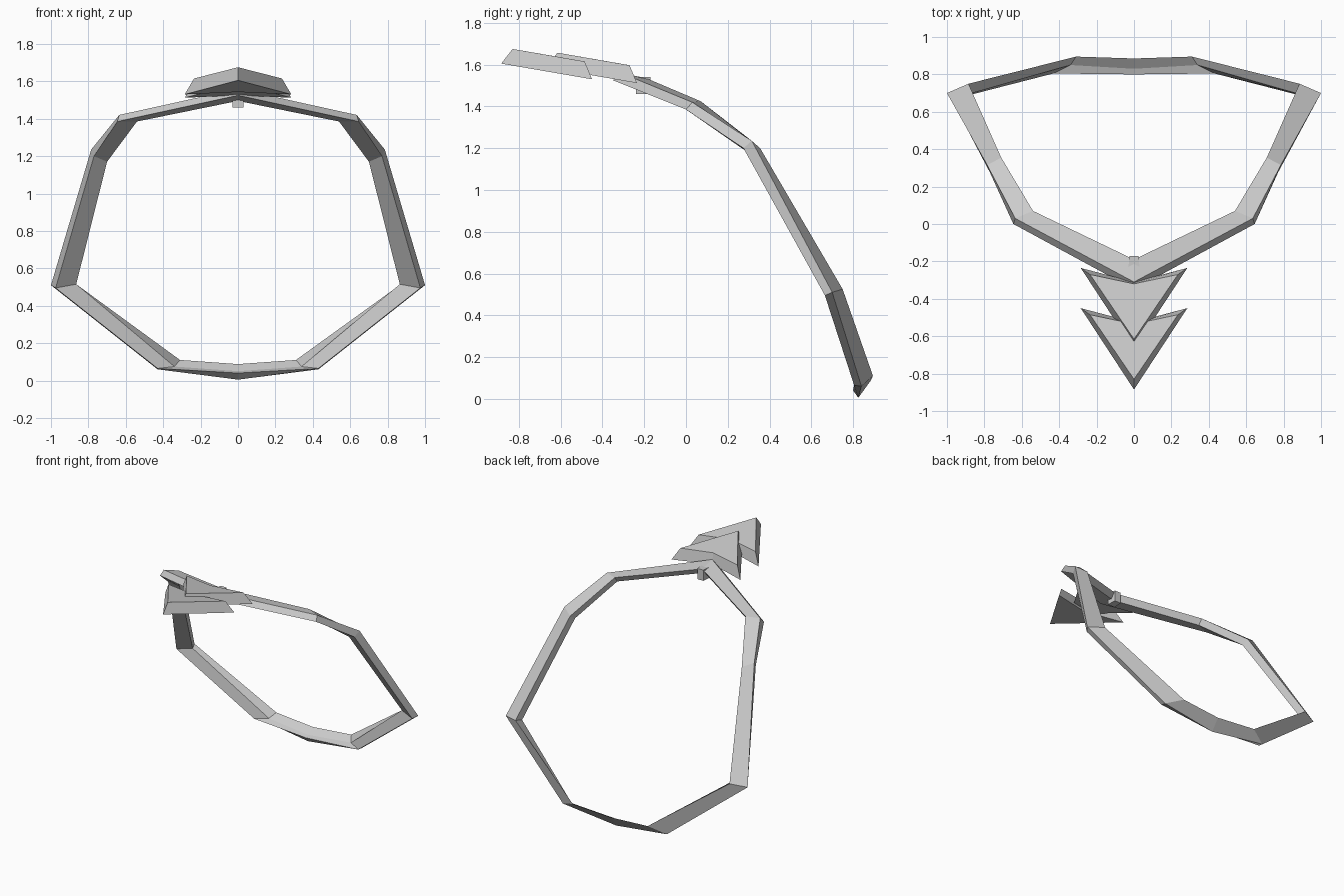
import bpy
import bmesh

if "Cube" in bpy.data.objects:
    bpy.data.objects.remove(bpy.data.objects["Cube"])

metal = bpy.data.materials.new("light grey metal")
metal.use_nodes = True
GREY = (0.6, 0.6, 0.6, 1)
metal.diffuse_color = GREY
metal.node_tree.nodes["Principled BSDF"].inputs["Base Color"].default_value = GREY


def loft(name, rings, closed):
    """Skin a row of matching cross-sections with flat quads."""
    bm = bmesh.new()
    rows = [[bm.verts.new(p) for p in ring] for ring in rings]
    pairs = list(zip(rows, rows[1:]))
    if closed:
        pairs.append((rows[-1], rows[0]))
    else:
        bm.faces.new(rows[0])
        bm.faces.new(rows[-1])
    for a, b in pairs:
        for i in range(len(a)):
            j = (i + 1) % len(a)
            bm.faces.new((a[i], a[j], b[j], b[i]))
    bmesh.ops.recalc_face_normals(bm, faces=bm.faces)
    mesh = bpy.data.meshes.new(name)
    bm.to_mesh(mesh)
    bm.free()
    mesh.materials.append(metal)
    obj = bpy.data.objects.new(name, mesh)
    bpy.context.collection.objects.link(obj)
    return obj


def mirrored(points):
    return [(-x, y, z) for x, y, z in points]


# Neck band: sections from front centre to back centre
# (upper outer, upper inner, lower inner, lower outer corner)
front = [(0, -.31, 1.56), (0, -.19, 1.535), (0, -.22, 1.495), (0, -.35, 1.525)]
side = [
    [(.635, .03, 1.42), (.54, .07, 1.425), (.54, .04, 1.385), (.645, 0, 1.385)],
    [(.785, .315, 1.235), (.71, .355, 1.2), (.70, .31, 1.17), (.77, .275, 1.2)],
    [(1, .70, .51), (.885, .75, .525), (.865, .70, .515), (.975, .665, .495)],
    [(.43, .84, .06), (.31, .895, .11), (.34, .85, .075), (.43, .805, .065)],
]
back = [(0, .825, .005), (0, .885, .088), (0, .83, .05), (0, .80, .04)]
loft("neck_band", [front] + side + [back] + [mirrored(s) for s in side[::-1]], True)

# Two overlapping arrowhead pendants with bevelled sides
base = [(0, -.885, 1.605), (.285, -.45, 1.53), (0, -.525, 1.543), (-.285, -.45, 1.53)]
crown = [(0, -.83, 1.675), (.235, -.485, 1.615), (0, -.535, 1.624), (-.235, -.485, 1.615)]
for name, dy, dz in (("front_arrowhead", 0, 0), ("rear_arrowhead", .215, -.018)):
    arrow = loft(name, [base, crown], False)
    arrow.location = (0, dy, dz)

# Small clasp block under the front of the band
low, high = [[(x, y, z) for x, y in ((-.03, -.24), (.03, -.24), (.025, -.17), (-.025, -.17))]
             for z in (1.46, 1.54)]
loft("clasp_block", [low, high], False)
